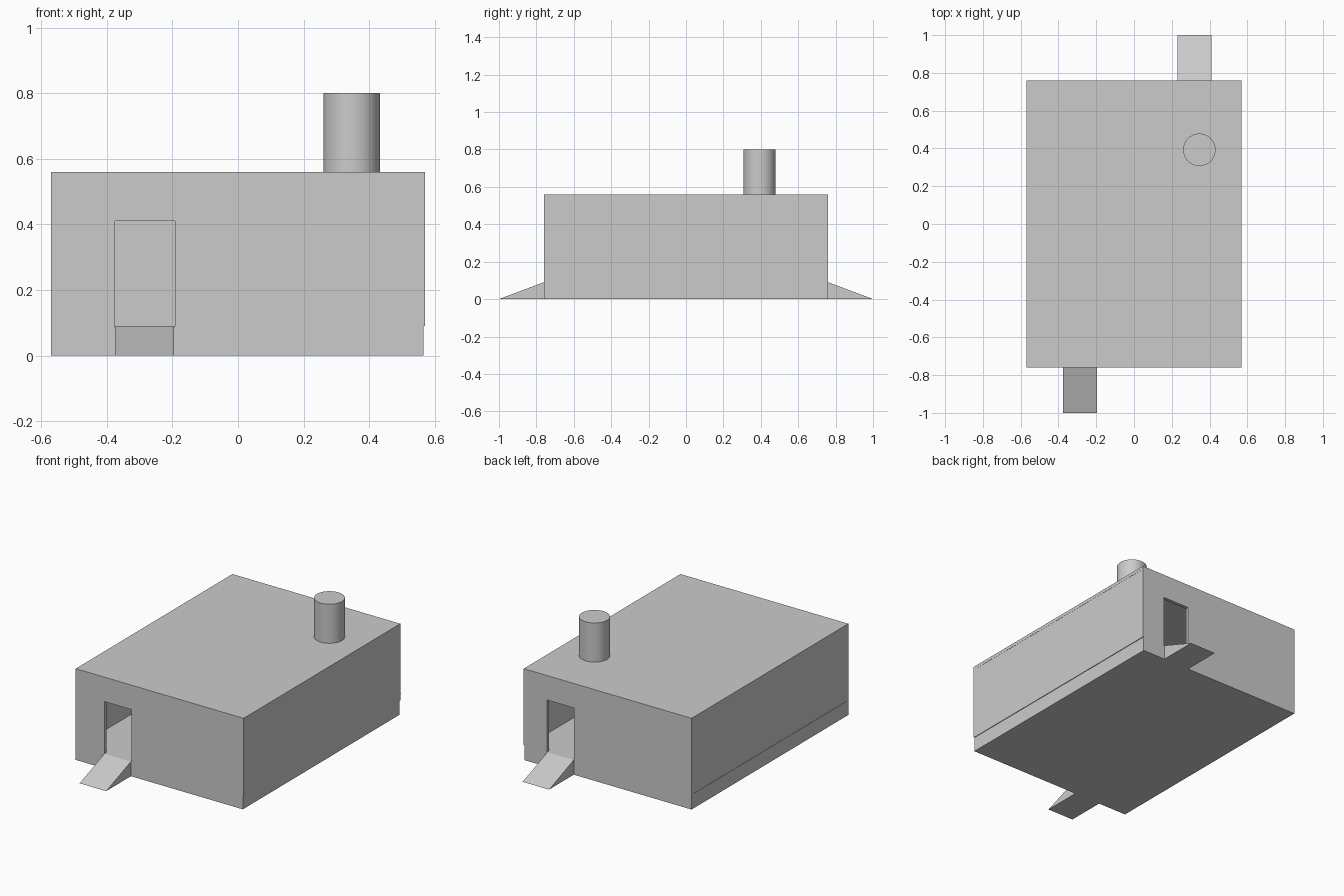
import bpy, bmesh, math
from mathutils import Vector

if "Cube" in bpy.data.objects:
    bpy.data.objects.remove(bpy.data.objects["Cube"])

W, D, H = 0.57, 0.76, 0.56      # half width, half depth, height
FLOOR, T = 0.09, 0.02           # floor height, wall thickness
DOOR_TOP = 0.41


def prism(name, profile, offset):
    """Extrude a closed profile of 3D points along an offset vector."""
    bm = bmesh.new()
    face = bm.faces.new([bm.verts.new(p) for p in profile])
    ext = bmesh.ops.extrude_face_region(bm, geom=[face])
    verts = [g for g in ext["geom"] if isinstance(g, bmesh.types.BMVert)]
    bmesh.ops.translate(bm, vec=Vector(offset), verts=verts)
    bmesh.ops.recalc_face_normals(bm, faces=bm.faces)
    mesh = bpy.data.meshes.new(name)
    bm.to_mesh(mesh)
    bm.free()
    obj = bpy.data.objects.new(name, mesh)
    bpy.context.collection.objects.link(obj)
    return obj


def box(name, x0, x1, y0, y1, z0, z1):
    return prism(name, [(x0, y0, z0), (x1, y0, z0), (x1, y1, z0), (x0, y1, z0)],
                 (0, 0, z1 - z0))


# Floor slab and roof
box("floor_slab", -W, W - 0.005, -D, D, 0, FLOOR)
box("roof", -W, W, -D, D, H - T, H)

# Side walls fit between the end walls
box("left_wall", -W + 0.002, -W + T, -D + T, D - T, FLOOR, H - T)
box("right_wall", W - T, W - 0.001, -D + T, D - T, FLOOR, H - T)

# End walls with doorways, each with a wedge ramp
for side, s, x0, x1 in (("front", -1, -0.375, -0.192), ("back", 1, 0.23, 0.412)):
    y = s * D
    outline = [(-W, FLOOR), (x0, FLOOR), (x0, DOOR_TOP), (x1, DOOR_TOP),
               (x1, FLOOR), (W, FLOOR), (W, H - T), (-W, H - T)]
    prism(side + "_wall", [(x, y, z) for x, z in outline], (0, -s * T, 0))
    prism(side + "_ramp", [(x0, y, 0), (x0, s * 1.0, 0), (x0, y, FLOOR)],
          (x1 - x0 - 0.003, 0, 0))

# Chimney
bpy.ops.mesh.primitive_cylinder_add(vertices=32, radius=0.086, depth=0.24,
                                    location=(0.346, 0.393, H + 0.12))
chimney = bpy.context.object
chimney.name = "chimney"
bpy.ops.object.shade_smooth_by_angle(angle=math.radians(30))
